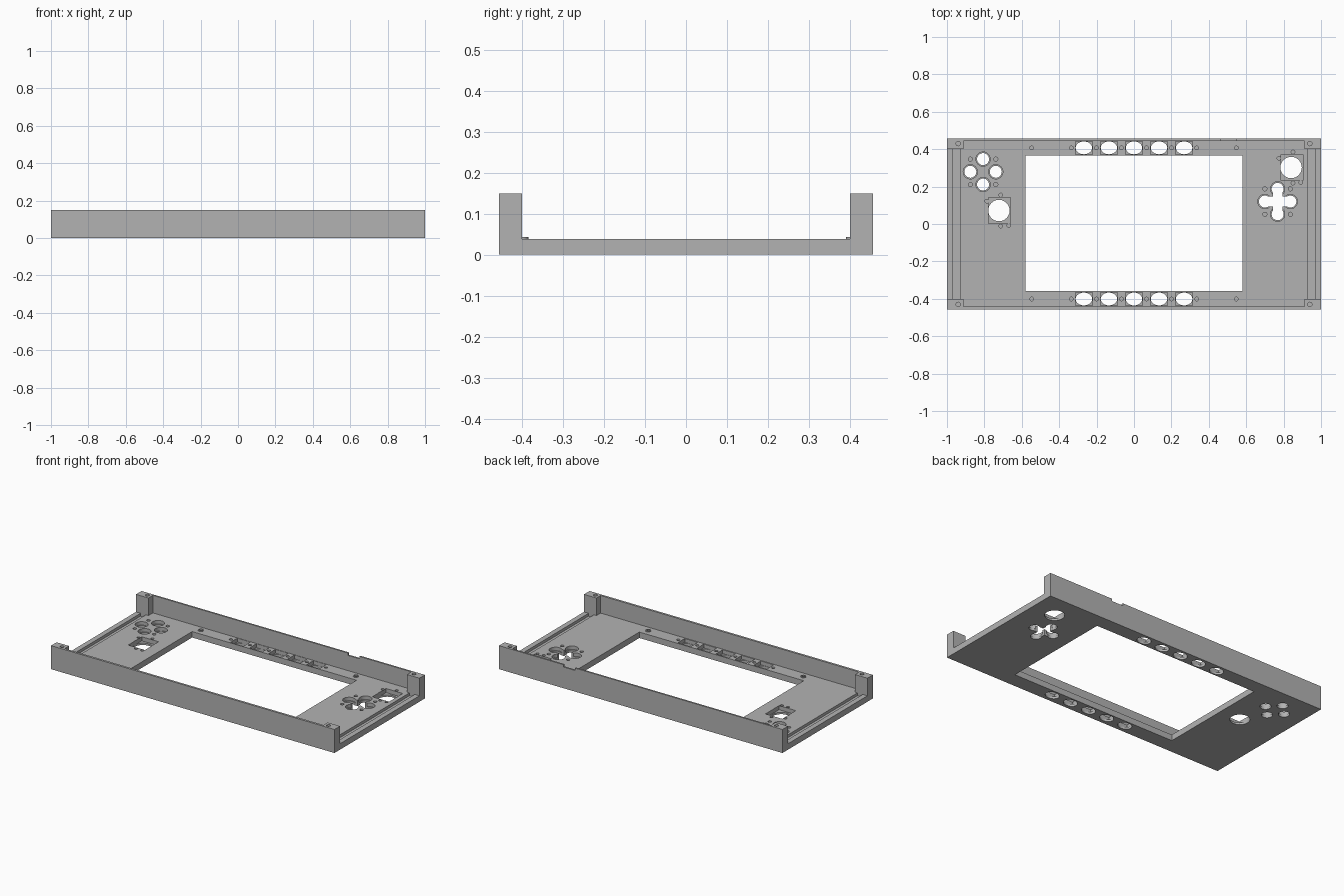
import bpy, bmesh
from mathutils import Matrix

if "Cube" in bpy.data.objects:
    bpy.data.objects.remove(bpy.data.objects["Cube"], do_unlink=True)

FLOOR, HEIGHT = 0.038, 0.15

grey = bpy.data.materials.new("plain grey")
grey.use_nodes = True
grey.diffuse_color = (0.45, 0.45, 0.45, 1)
grey.node_tree.nodes["Principled BSDF"].inputs["Base Color"].default_value = (0.45, 0.45, 0.45, 1)


def box(bm, x0, x1, y0, y1, z0, z1):
    m = Matrix.Translation(((x0 + x1) / 2, (y0 + y1) / 2, (z0 + z1) / 2))
    bmesh.ops.create_cube(bm, size=1, matrix=m @ Matrix.Diagonal((x1 - x0, y1 - y0, z1 - z0, 1)))


def rod(bm, x, y, r, z0, z1, sides=32, squash=1):
    m = Matrix.Translation((x, y, (z0 + z1) / 2)) @ Matrix.Diagonal((1, squash, 1, 1))
    bmesh.ops.create_cone(bm, cap_ends=True, segments=sides, radius1=r, radius2=r,
                          depth=z1 - z0, matrix=m)


def finish(bm, name):
    mesh = bpy.data.meshes.new(name)
    bm.to_mesh(mesh)
    bm.free()
    ob = bpy.data.objects.new(name, mesh)
    mesh.materials.append(grey)
    bpy.context.collection.objects.link(ob)
    return ob


def combine(target, bm, operation="DIFFERENCE"):
    tool = finish(bm, "cutter")
    tool.hide_render = True
    mod = target.modifiers.new("cut", "BOOLEAN")
    mod.operation, mod.object, mod.solver, mod.use_self = operation, tool, "EXACT", True
    bpy.context.view_layer.objects.active = target
    bpy.ops.object.modifier_apply(modifier=mod.name)
    bpy.data.objects.remove(tool, do_unlink=True)


# Outer block
bm = bmesh.new()
box(bm, -1, 1, -0.456, 0.456, 0, HEIGHT)
shell = finish(bm, "case_shell")

# Tray cavity, open ends between the corner posts, notch in the back wall
bm = bmesh.new()
box(bm, -0.912, 0.912, -0.442, 0.445, FLOOR, 0.3)
box(bm, -1.1, 1.1, -0.4, 0.4, FLOOR, 0.3)
box(bm, 0.465, 0.545, 0.43, 0.5, HEIGHT - 0.015, 0.3)
combine(shell, bm)

ROWS = (0.407, -0.401)
BUTTONS = [0.134 * i for i in range(-2, 3)]
FACE, CROSS, STEP = (-0.807, 0.279), (0.768, 0.12), 0.068
STICKS = [(-0.722, 0.072), (0.84, 0.302)]
AROUND = [(1, 0), (-1, 0), (0, 1), (0, -1)]
DIAGONAL = [(1, 1), (-1, 1), (1, -1), (-1, -1)]

# Low bosses at the screen corners
bm = bmesh.new()
for y in ROWS:
    for x in (-0.547, 0.547):
        rod(bm, x, y, 0.016, FLOOR - 0.01, 0.043, 20)
combine(shell, bm, "UNION")

# Recesses and end grooves
bm = bmesh.new()
for s in (-1, 1):
    box(bm, *sorted((s * 0.93, s * 0.967)), -0.4, 0.4, 0.02, 0.06)
for y in ROWS:
    for x in BUTTONS:
        box(bm, x - 0.046, x + 0.046, y - 0.035, y + 0.035, 0.014, 0.06)
for cx, cy in (FACE, CROSS):
    for dx, dy in AROUND:
        rod(bm, cx + dx * STEP, cy + dy * STEP, 0.038, 0.016, 0.06)
for x, y in STICKS:
    box(bm, x - 0.055, x + 0.063, y - 0.069, y + 0.069, 0.012, 0.06)
combine(shell, bm)

# Through openings: screen, buttons, sticks, cross pad
bm = bmesh.new()
box(bm, -0.58, 0.58, -0.358, 0.366, -0.1, 0.1)
for y in ROWS:
    for x in BUTTONS:
        rod(bm, x, y, 0.044, -0.1, 0.1, squash=0.78)
for dx, dy in AROUND:
    rod(bm, FACE[0] + dx * STEP, FACE[1] + dy * STEP, 0.032, -0.1, 0.1)
    rod(bm, CROSS[0] + dx * STEP, CROSS[1] + dy * STEP, 0.032, -0.1, 0.1)
for x, y in STICKS:
    rod(bm, x, y, 0.057, -0.1, 0.1, 48)
combine(shell, bm)
for w, h in ((STEP, 0.026), (0.026, STEP)):
    bm = bmesh.new()
    box(bm, CROSS[0] - w, CROSS[0] + w, CROSS[1] - h, CROSS[1] + h, -0.1, 0.1)
    combine(shell, bm)

# Blind screw holes in the floor and posts
bm = bmesh.new()
for y in ROWS:
    for x in (-0.547, 0.547, *[0.134 * (i + 0.5) for i in range(-3, 3)]):
        rod(bm, x, y, 0.01, 0.014, 0.1, 16)
for cx, cy in (FACE, CROSS):
    for dx, dy in DIAGONAL:
        rod(bm, cx + dx * STEP, cy + dy * STEP, 0.011, 0.014, 0.1, 16)
for x, y in STICKS:
    for dx, dy in ((-0.065, 0.05), (0.01, 0.083), (0.01, -0.083), (0.052, -0.08)):
        rod(bm, x + dx, y + dy, 0.01, 0.014, 0.1, 16)
for dx, dy in DIAGONAL:
    rod(bm, dx * 0.94, dy * 0.43, 0.012, 0.08, 0.2, 16)
combine(shell, bm)

# Smooth the round holes, keep the edges crisp
bpy.ops.object.select_all(action="DESELECT")
shell.select_set(True)
bpy.context.view_layer.objects.active = shell
bpy.ops.object.shade_smooth_by_angle(angle=0.5)
